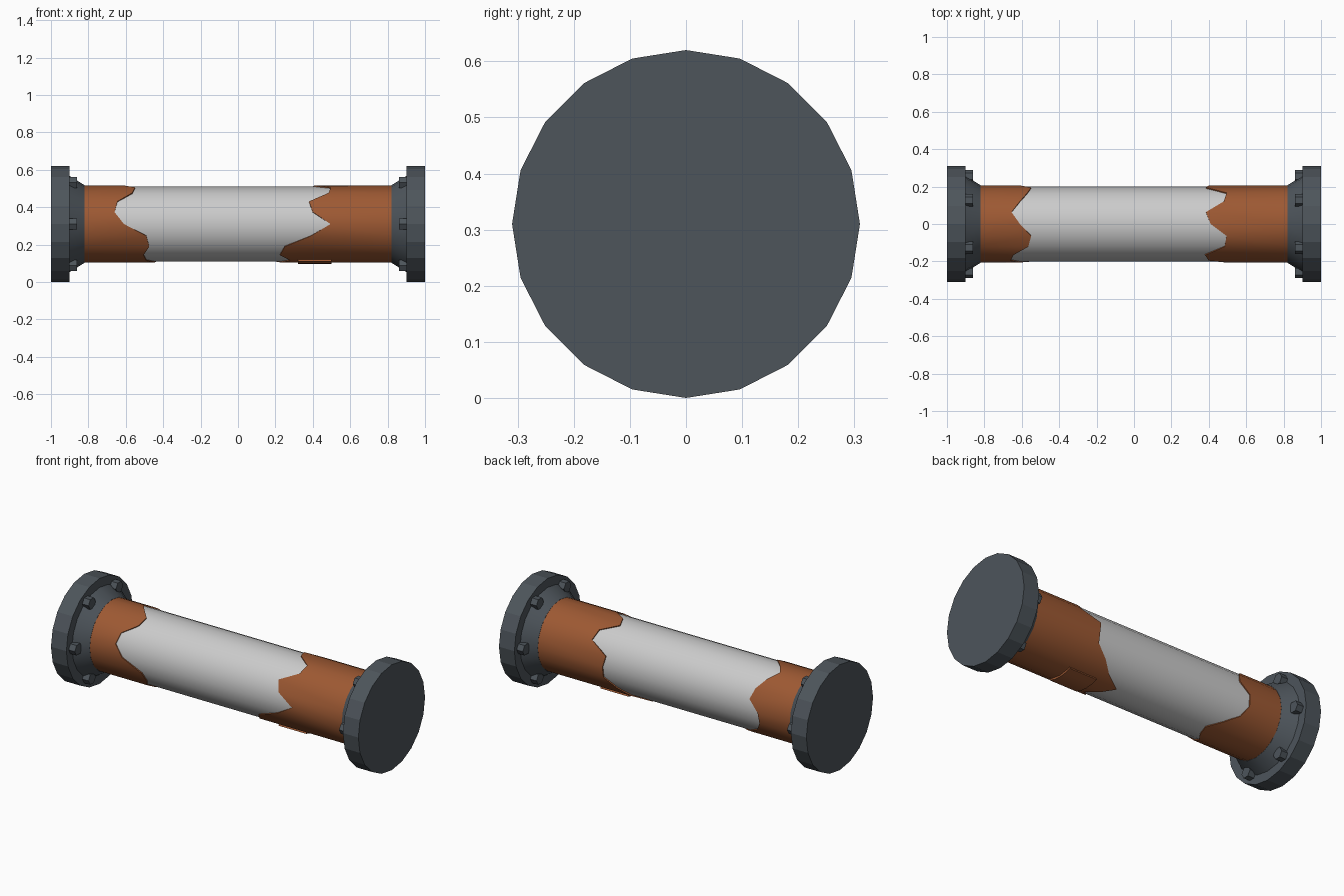
import bpy, bmesh
from math import sin, cos, pi, radians

if "Cube" in bpy.data.objects:
    bpy.data.objects.remove(bpy.data.objects["Cube"])

N = 20       # sides of the round parts
CZ = 0.31    # height of the pipe axis


def material(name, rgb):
    m = bpy.data.materials.new(name)
    m.diffuse_color = (*rgb, 1)
    m.use_nodes = True
    m.node_tree.nodes["Principled BSDF"].inputs["Base Color"].default_value = m.diffuse_color
    return m


steel = material("dark_steel", (0.075, 0.09, 0.105))
rust = material("rust", (0.34, 0.10, 0.033))


def finish(name, bm, mat=None, smooth=True):
    bmesh.ops.recalc_face_normals(bm, faces=bm.faces)
    me = bpy.data.meshes.new(name)
    bm.to_mesh(me)
    bm.free()
    ob = bpy.data.objects.new(name, me)
    bpy.context.collection.objects.link(ob)
    if mat:
        me.materials.append(mat)
    if smooth:
        bpy.ops.object.select_all(action='DESELECT')
        ob.select_set(True)
        bpy.context.view_layer.objects.active = ob
        bpy.ops.object.shade_smooth_by_angle(angle=radians(30))
    return ob


def around(x, r, deg):
    # angle 0 faces the front, 90 faces up
    a = radians(deg)
    return (x, -r * cos(a), CZ + r * sin(a))


def lathe(name, profile, mat=None, n=N, y=0, z=0, smooth=True):
    # closed solid of revolution about the x axis from (x, radius) points
    bm = bmesh.new()
    rings = []
    for x, r in profile:
        ring = []
        for i in range(n):
            px, py, pz = around(x, r, 360 * i / n)
            ring.append(bm.verts.new((px, py + y, pz + z)))
        rings.append(ring)
    for a, b in zip(rings, rings[1:]):
        for i in range(n):
            j = (i + 1) % n
            bm.faces.new((a[i], a[j], b[j], b[i]))
    bm.faces.new(rings[0])
    bm.faces.new(rings[-1])
    return finish(name, bm, mat, smooth)


def sleeve(name, end, edge, mat):
    # thin rust layer with a ragged inner edge
    bm = bmesh.new()
    step = 360 / N
    loops = [[bm.verts.new(around(edge[i] if e is None else e, r, step * i))
              for i in range(N)]
             for e, r in ((end, 0.197), (end, 0.206), (None, 0.206), (None, 0.197))]
    for k in range(4):
        a, b = loops[k], loops[(k + 1) % 4]
        for i in range(N):
            j = (i + 1) % N
            bm.faces.new((a[i], a[j], b[j], b[i]))
    return finish(name, bm, mat)


# Main pipe
lathe("pipe", [(-0.9, 0.2), (0.9, 0.2)])

# Rusted ends, edge positions every 18 degrees from the front upward
left = [-.61, -.66, -.645, -.565, -.55, -.61, -.655, -.61, -.57, -.55,
        -.61, -.615, -.58, -.5, -.43, -.445, -.49, -.505, -.475, -.49]
right = [.495, .40, .38, .485, .495, .41, .385, .48, .495, .385,
         .40, .40, .33, .27, .17, .23, .28, .225, .25, .39]
sleeve("rust_left", -0.84, left, rust)
sleeve("rust_right", 0.84, right, rust)

# Small raised rust patch under the right end
bm = bmesh.new()
angles = (248, 259, 270, 281, 292)
rows = [[bm.verts.new(around(x, r, a)) for a in angles]
        for x, r in ((0.32, 0.2), (0.32, 0.215), (0.5, 0.215), (0.5, 0.2))]
for k in range(4):
    a, b = rows[k], rows[(k + 1) % 4]
    for i in range(len(angles) - 1):
        bm.faces.new((a[i], a[i + 1], b[i + 1], b[i]))
for i in (0, -1):
    bm.faces.new([row[i] for row in rows])
finish("rust_patch", bm, rust)

# Flange, tapered collar and six hex bolts at each end
for side, s in (("left", -1), ("right", 1)):
    lathe(f"flange_{side}", [(s * 0.9, 0.31), (s, 0.31)], steel, smooth=False)
    lathe(f"collar_{side}", [(s * 0.9, 0.257), (s * 0.82, 0.207)], steel)
    for k in range(6):
        a = k * pi / 3
        lathe(f"bolt_{side}_{k + 1}", [(s * 0.91, 0.034), (s * 0.86, 0.034)], steel,
              n=6, y=0.255 * cos(a), z=0.255 * sin(a), smooth=False)
